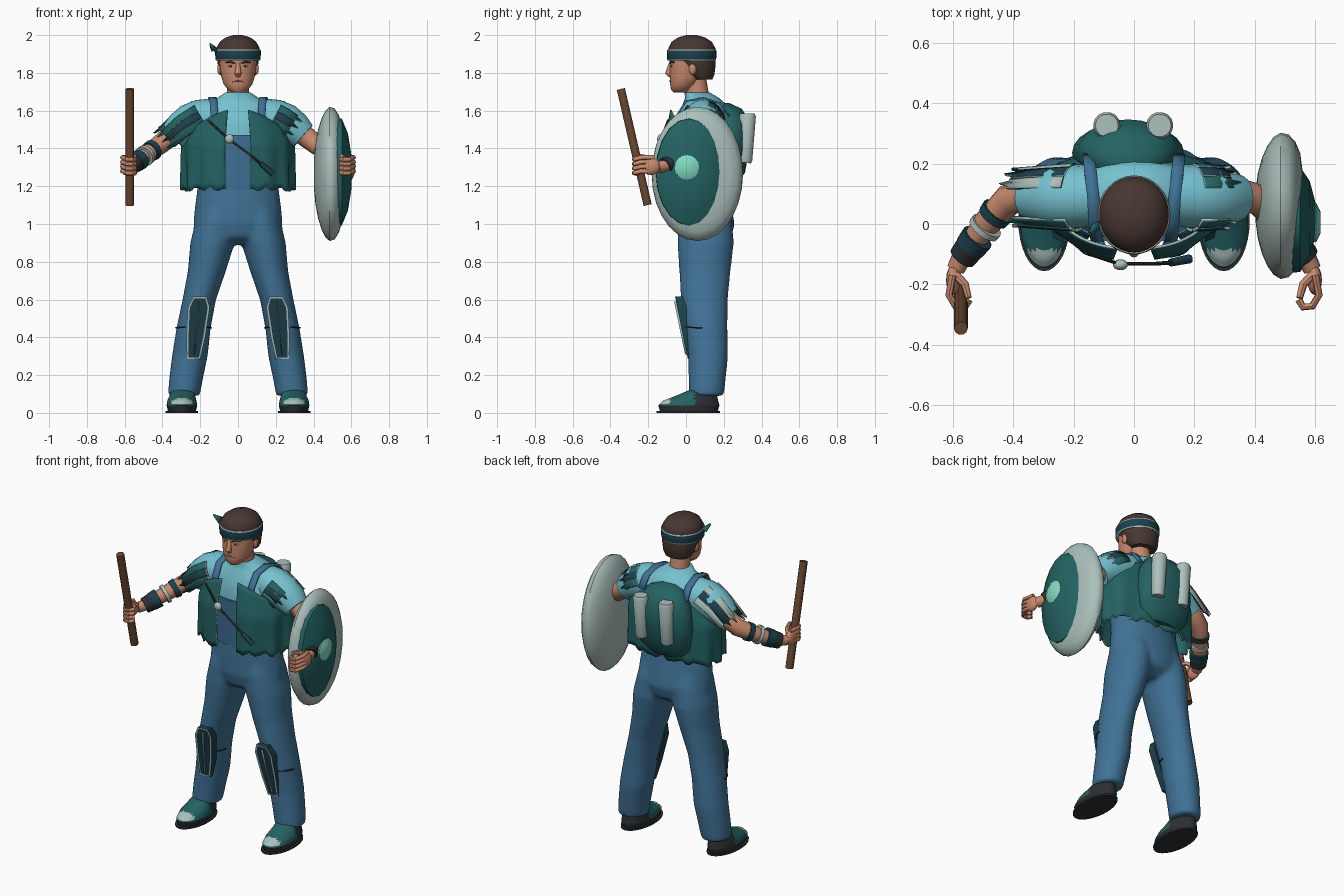
import bpy, bmesh
from math import sin, cos, pi, radians
from mathutils import Vector

cube = bpy.data.objects.get("Cube")
if cube:
    bpy.data.objects.remove(cube)


def material(name, *rgb):
    lin = [((c / 255 + 0.055) / 1.055) ** 2.4 for c in rgb] + [1]
    m = bpy.data.materials.new(name)
    m.use_nodes = True
    m.diffuse_color = lin
    m.node_tree.nodes["Principled BSDF"].inputs["Base Color"].default_value = lin
    return m


SKIN = material("skin", 200, 138, 110)
HAIR = material("dark brown hair", 72, 55, 50)
TEAL = material("teal cloth", 36, 98, 99)
NAVY = material("dark teal", 28, 64, 76)
CYAN = material("light cyan cloth", 118, 194, 208)
DENIM = material("blue denim", 64, 114, 150)
PALE = material("pale grey", 172, 192, 187)
WOOD = material("brown wood", 106, 72, 52)
BLACK = material("charcoal", 44, 47, 50)
MINT = material("mint", 130, 220, 192)


def finish(name, bm, mats, rule=None, angle=45):
    bmesh.ops.recalc_face_normals(bm, faces=bm.faces)
    for f in bm.faces:
        f.smooth = True
        if rule:
            f.material_index = rule(f.calc_center_median())
    me = bpy.data.meshes.new(name)
    bm.to_mesh(me)
    bm.free()
    me.set_sharp_from_angle(angle=radians(angle))
    for m in mats if isinstance(mats, (list, tuple)) else [mats]:
        me.materials.append(m)
    ob = bpy.data.objects.new(name, me)
    bpy.context.collection.objects.link(ob)
    return ob


def grid(bm, rows, closed=True):
    vs = [[bm.verts.new(p) for p in row] for row in rows]
    n = len(vs[0])
    for a, b in zip(vs, vs[1:]):
        for i in range(n if closed else n - 1):
            j = (i + 1) % n
            bm.faces.new((a[i], a[j], b[j], b[i]))
    if closed:
        bm.faces.new(vs[0])
        bm.faces.new(vs[-1])


def loft(name, rings, mats, n=24, rule=None, steps=1, turn=None, bm=None):
    """Skin over level ellipses given as (x, y, z, radius x, radius y)."""
    full = [Vector(rings[0])]
    for a, b in zip(rings, rings[1:]):
        full += [Vector(a).lerp(Vector(b), (k + 1) / steps) for k in range(steps)]
    rows = []
    for x, y, z, rx, ry in full:
        row = [(x + rx * cos(2 * pi * i / n), y + ry * sin(2 * pi * i / n), z) for i in range(n)]
        rows.append([turn(p) for p in row] if turn else row)
    own = bm or bmesh.new()
    grid(own, rows)
    return None if bm else finish(name, own, mats, rule)


def tube(name, pts, mats, n=12, arc=None):
    """Round limb along (x, y, z, radius) points; arc keeps only part of the way round."""
    c = [Vector(p[:3]) for p in pts]
    rows = []
    for i, p in enumerate(pts):
        t = (c[min(i + 1, len(c) - 1)] - c[max(i - 1, 0)]).normalized()
        ref = Vector((0, 1, 0)) if abs(t.z) > 0.9 else Vector((0, 0, 1))
        side = t.cross(ref).normalized()
        up = side.cross(t)
        a0, a1 = arc or (0, 2 * pi)
        count = n + 1 if arc else n
        angs = [a0 + (a1 - a0) * k / n for k in range(count)]
        rows.append([c[i] + p[3] * (cos(a) * side + sin(a) * up) for a in angs])
    bm = bmesh.new()
    grid(bm, rows, closed=arc is None)
    return finish(name, bm, mats)


def ball(name, loc, size, mat, n=16):
    bm = bmesh.new()
    bmesh.ops.create_uvsphere(bm, u_segments=n, v_segments=n // 2, radius=1)
    for v in bm.verts:
        v.co = Vector(loc) + v.co * Vector(size)
    return finish(name, bm, mat)


def thicken(ob, t, rim=0):
    m = ob.modifiers.new("thickness", "SOLIDIFY")
    m.thickness, m.offset, m.material_offset_rim = t, 0, rim


def ribbon(name, pts, w, mat):
    bm = bmesh.new()
    grid(bm, [[(x - w, y, z), (x + w, y, z)] for x, y, z in pts], closed=False)
    thicken(finish(name, bm, mat), 0.01)


# Trousers: pelvis and legs blended into one surface
bm = bmesh.new()
loft("", [(0, .1, .89, .1, .08), (0, .102, .93, .21, .138), (0, .102, 1, .238, .156),
          (0, .093, 1.1, .228, .146), (0, .085, 1.22, .212, .132)], None, bm=bm)
for s in (1, -1):
    loft("", [(s * .287, .107, .09, .085, .094), (s * .275, .112, .18, .09, .099),
              (s * .255, .117, .3, .095, .106), (s * .235, .107, .45, .091, .113),
              (s * .205, .097, .6, .089, .125), (s * .165, .1, .75, .101, .136),
              (s * .135, .104, .9, .118, .15), (s * .115, .1, 1.02, .11, .144),
              (s * .1, .09, 1.15, .09, .11)], None, bm=bm)
trousers = finish("trousers", bm, DENIM)
m = trousers.modifiers.new("blend", "REMESH")
m.mode, m.voxel_size, m.use_smooth_shade = "VOXEL", 0.012, True
m = trousers.modifiers.new("soften", "SMOOTH")
m.iterations = 10

# Torso clothes
loft("shirt", [(0, .08, 1.2, .2, .125), (0, .075, 1.36, .215, .13), (0, .08, 1.5, .235, .138),
               (0, .09, 1.58, .22, .13), (0, .095, 1.64, .17, .11), (0, .085, 1.667, .11, .09),
               (0, .06, 1.695, .068, .068)], CYAN)
loft("bib", [(0, .08, 1.18, .212, .135), (0, .075, 1.36, .222, .142), (0, .08, 1.47, .236, .15)], DENIM)
tube("neck", [(0, .07, 1.62, .062), (0, .06, 1.7, .058), (0, .045, 1.78, .06)], SKIN, 16)

# Open vest with squarer back, ragged hem and pale edging
rows, cols = 12, 80
sheet = []
for r in range(rows + 1):
    u, line = r / rows, []
    for c in range(cols + 1):
        a = -pi / 2 + .25 + (2 * pi - .5) * c / cols
        hem = 1.185 + .01 * sin(17 * a) + .006 * sin(29 * a)
        z = hem + (1.5 + .11 * sin(a) ** 2 - hem) * u
        k = (1 - 1.2 * max(0, z - 1.42)) * (1 + .035 * sin(11 * a) * (1 - u))
        square = 1 + .22 * max(0, sin(a)) * abs(cos(a)) * 2
        line.append((.278 * k * cos(a) * square, .055 + .178 * k * sin(a) * square ** .6, z))
    sheet.append(line)
bm = bmesh.new()
grid(bm, sheet, closed=False)
thicken(finish("vest", bm, [TEAL, PALE]), 0.008, 1)

# Vest fastening
tube("vest_cord", [(-.16, -.095, 1.55, .006), (-.05, -.132, 1.45, .006), (.06, -.132, 1.37, .006),
                   (.12, -.128, 1.32, .007)], BLACK, 8)
tube("vest_toggle", [(.12, -.128, 1.32, .013), (.185, -.115, 1.265, .015)], NAVY, 8)
ball("vest_button", (-.045, -.135, 1.45), (.025, .018, .025), PALE)

# Backpack with two bottles
loft("backpack", [(-.02, .22, 1.21, .11, .04), (-.02, .232, 1.27, .165, .08), (-.02, .236, 1.4, .185, .1),
                  (-.02, .238, 1.53, .165, .108), (-.02, .22, 1.61, .115, .075), (-.02, .2, 1.64, .04, .03)], TEAL)
for x in (-.09, .085):
    tube("bottle", [(x, .312, 1.325, .034), (x, .314, 1.34, .038), (x, .326, 1.57, .045),
                    (x, .326, 1.585, .038)], PALE, 14)

# Head and hair
loft("head", [(0, -.035, 1.695, .03, .03), (0, -.028, 1.712, .054, .052), (0, -.01, 1.74, .076, .074),
              (0, 0, 1.775, .088, .086), (0, .015, 1.83, .096, .102), (0, .025, 1.88, .102, .112),
              (0, .03, 1.92, .1, .11)], SKIN, 32)
loft("hair", [(0, .085, 1.765, .075, .055), (0, .07, 1.79, .094, .08), (0, .052, 1.84, .106, .105),
              (0, .033, 1.885, .113, .121), (0, .031, 1.93, .115, .125), (0, .03, 1.965, .096, .106),
              (0, .03, 1.987, .066, .073), (0, .03, 2, .025, .028)], HAIR, 32)
tube("nose", [(0, -.079, 1.855, .009), (0, -.088, 1.825, .013), (0, -.093, 1.8, .018),
              (0, -.08, 1.786, .014)], SKIN, 12)
tube("mouth", [(-.03, -.076, 1.753, .004), (0, -.084, 1.757, .005), (.03, -.076, 1.753, .004)], WOOD, 8)
loft("headband", [(0, .03, 1.866, .117, .127), (0, .03, 1.872, .12, .13), (0, .03, 1.918, .121, .131),
                  (0, .03, 1.924, .118, .128)], [NAVY, PALE], 32,
     lambda c: int(c.z < 1.871 or c.z > 1.919))
bm = bmesh.new()
grid(bm, [[(-.115, -.02, 1.905), (-.115, .01, 1.93)], [(-.15, -.03, 1.955), (-.138, 0, 1.915)]], closed=False)
thicken(finish("headband_knot", bm, TEAL), 0.01)

# Parts on both sides
HAND = [(.6, -.17), (.612, -.235), (.59, -.272), (.56, -.275), (.545, -.25)]
elbow, wrist = Vector((.415, .09, 1.42)), Vector((.575, -.12, 1.3))
for s, side in ((1, "left"), (-1, "right")):
    # Face
    ball(side + "_eye", (s * .038, -.072, 1.837), (.015, .008, .006), PALE)
    ball(side + "_pupil", (s * .037, -.077, 1.837), (.007, .005, .006), BLACK)
    tube(side + "_eyebrow", [(s * .015, -.085, 1.85, .004), (s * .04, -.079, 1.859, .006),
                             (s * .065, -.06, 1.856, .003)], HAIR, 8)
    ball(side + "_ear", (s * .098, .035, 1.822), (.012, .02, .032), SKIN)

    # Suspender and sleeve
    ribbon(side + "_suspender", [(s * .115, -.07, 1.45), (s * .125, -.045, 1.58), (s * .13, .0, 1.65),
                                 (s * .135, .09, 1.668), (s * .145, .18, 1.64), (s * .15, .23, 1.57)], .02, DENIM)
    tube(side + "_sleeve", [(s * .1, .095, 1.57, .098), (s * .2, .092, 1.553, .106),
                            (s * .255, .09, 1.532, .104), (s * .305, .088, 1.5, .092),
                            (s * .345, .086, 1.465, .076)], CYAN, 20)

    # Tattered shoulder flaps: a long fan on the right, short tabs on the left
    reach = 1 if s < 0 else .5
    for mid in (0, pi):
        behind = (mid == 0) == (s < 0)
        lift = .25 if behind else -.2
        for k in range(3):
            a = mid + (k * .42 + lift) * (1 if mid == 0 else -1)
            pts = []
            for t, r in ((0, .109), (.5, .111), (1, .112)):
                q = t * reach
                pts.append((s * (.19 + .17 * q), .088, 1.556 - .12 * q * (.6 + .4 * q), r - .016 * q))
            main = [PALE, NAVY] if s < 0 and behind and k != 1 else [NAVY if k == 1 else TEAL, PALE]
            flap = tube(side + "_shoulder_flap", pts, main, 4, (a - .19, a + .19))
            thicken(flap, 0.01, 1)
            # Pointed tip
            tip = flap.data.vertices[12]
            tip.co.x += s * .03
            tip.co.z -= .02

    # Arm, bands and cuff
    tube(side + "_arm", [(s * .27, .09, 1.52, .06), (s * .35, .095, 1.47, .057), (s * .415, .08, 1.42, .052),
                         (s * .49, 0, 1.365, .045), (s * .565, -.1, 1.31, .034),
                         (s * .59, -.15, 1.3, .03)], SKIN, 14)

    def band(name, t0, t1, r0, r1, mat):
        ends = [elbow.lerp(wrist, t) for t in (t0, t1)]
        tube(side + name, [(s * p.x, p.y, p.z, r) for p, r in zip(ends, (r0, r1))], mat, 16)

    band("_upper_band", .22, .33, .056, .053, NAVY)
    band("_bracelet", .45, .52, .056, .056, PALE)
    band("_cuff", .64, .8, .055, .052, NAVY)
    band("_wrist_band", .8, .96, .05, .046, BLACK)

    # Gripping hand
    ball(side + "_palm", (s * .598, -.185, 1.305), (.024, .05, .046), SKIN)
    for k in range(4):
        z = 1.27 + .024 * k
        tube(side + "_finger", [(s * x, y, z + .01 * (i < 2), .0125) for i, (x, y) in enumerate(HAND)], SKIN, 8)
    tube(side + "_thumb", [(s * .59, -.17, 1.33, .016), (s * .56, -.2, 1.35, .014),
                           (s * .548, -.245, 1.36, .011)], SKIN, 8)

    # Knee guard: pale rim around a dark plate with a ridge
    bm = bmesh.new()
    shape = [(.035, .285), (.05, .4), (.058, .56), (.035, .615)]
    outline = [(w, z) for w, z in shape] + [(-w, z) for w, z in reversed(shape)]

    def place(w, z):
        t = (z - .285) / .33
        return s * (.235 - .033 * t + w), .01 - .068 * t, z

    face = bm.faces.new([bm.verts.new(place(w, z)) for w, z in outline])
    back = bmesh.ops.extrude_face_region(bm, geom=[face])
    for v in back["geom"]:
        if isinstance(v, bmesh.types.BMVert):
            v.co.y += .05
    front = min(bm.faces, key=lambda f: f.calc_center_median().y if len(f.verts) > 4 else 9)
    rim = bmesh.ops.inset_individual(bm, faces=[front], thickness=.011)
    for f in rim["faces"]:
        f.material_index = 1
    front.material_index = 0
    finish(side + "_knee_guard", bm, [NAVY, PALE], angle=30)
    ribbon(side + "_knee_ridge", [place(0, .31)[:1] + (-.0, .31), place(0, .59)[:1] + (-.058, .59)], .002, PALE)
    for w in (-1, 1):
        x = s * .235
        tube(side + "_knee_cord", [(x + w * .045, .0, .455, .004), (x + w * .08, .04, .452, .004),
                                   (x + w * .094, .085, .45, .004)], BLACK, 6)

    # Shoe and sole
    loft(side + "_sole", [(s * .297, .012, 0, .086, .168), (s * .297, .012, .01, .086, .168)], BLACK, 32)
    loft(side + "_shoe", [(s * .297, .015, .01, .074, .153), (s * .297, .015, .04, .081, .162),
                          (s * .297, .025, .065, .077, .145), (s * .295, .055, .09, .068, .11),
                          (s * .29, .09, .12, .06, .075)], [TEAL, BLACK, PALE], 32,
         lambda c: 1 if c.z < .04 or c.y > .045 else (2 if c.y < -.085 and c.z > .047 else 0), steps=4)

# Club held in the right hand
tube("wooden_club", [(-.573, -.203, 1.1, .023), (-.573, -.345, 1.715, .023)], WOOD, 10)


# Shield on the left arm, layered outward along x
def outward(p):
    return p[2], p[0], p[1]


def disc(name, y, z, profile, tall, mat, n):
    loft(name, [(y, z, x, r, r * tall) for x, r in profile], mat, n, turn=outward)


disc("shield_body", .06, 1.265, [(.402, .05), (.41, .11), (.424, .16), (.442, .2), (.462, .228), (.485, .242),
                                 (.512, .236), (.534, .212), (.55, .175), (.56, .1)], 1.467, PALE, 28)
disc("shield_face", .015, 1.275, [(.52, .176), (.55, .174), (.582, .126), (.602, .05)], 1.62, TEAL, 20)
disc("shield_boss", .005, 1.3, [(.575, .066), (.603, .065), (.618, .035)], 1, MINT, 16)
